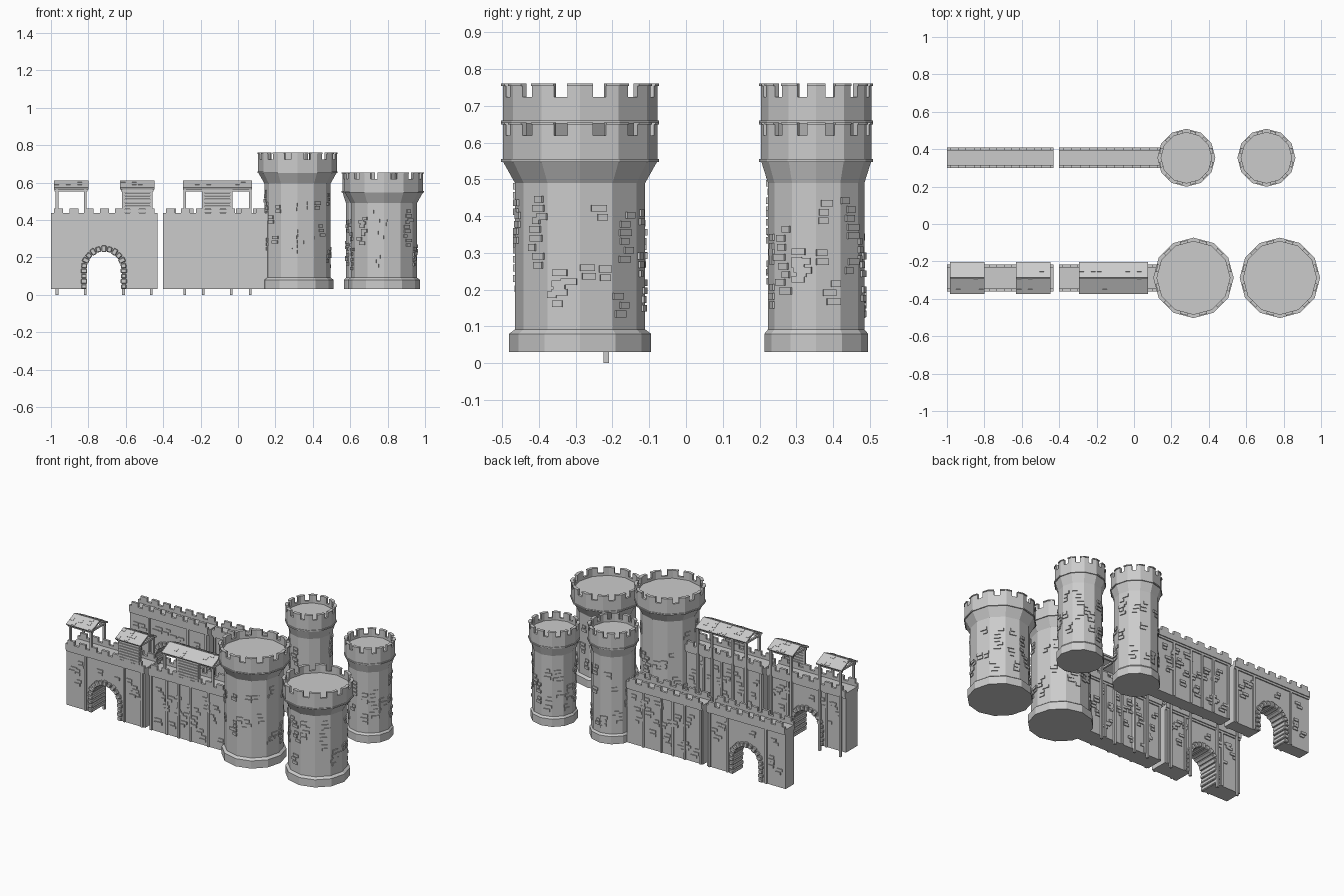
import bpy, bmesh, random
from math import sin, cos, pi, radians, atan2
from mathutils import Matrix, Vector

cube = bpy.data.objects.get("Cube")
if cube:
    bpy.data.objects.remove(cube, do_unlink=True)
random.seed(4)

stone = bpy.data.materials.new("grey_stone")
stone.use_nodes = True
GREY = (0.6, 0.6, 0.6, 1)
stone.diffuse_color = GREY
stone.node_tree.nodes["Principled BSDF"].inputs["Base Color"].default_value = GREY

GROUND = 0.03


def finish(bm, name):
    bmesh.ops.recalc_face_normals(bm, faces=bm.faces)
    mesh = bpy.data.meshes.new(name)
    bm.to_mesh(mesh)
    bm.free()
    mesh.materials.append(stone)
    obj = bpy.data.objects.new(name, mesh)
    bpy.context.collection.objects.link(obj)


def box(bm, centre, size, rot=None):
    m = Matrix.Translation(centre) @ (rot or Matrix()) @ Matrix.Diagonal((*size, 1))
    bmesh.ops.create_cube(bm, size=1, matrix=m)


def span(bm, x0, x1, y0, y1, z0, z1):
    box(bm, ((x0 + x1) / 2, (y0 + y1) / 2, (z0 + z1) / 2), (x1 - x0, y1 - y0, z1 - z0))


def prism(bm, points, shift):
    face = bm.faces.new([bm.verts.new(p) for p in points])
    out = bmesh.ops.extrude_face_region(bm, geom=[face], use_keep_orig=True)
    moved = [g for g in out["geom"] if isinstance(g, bmesh.types.BMVert)]
    bmesh.ops.translate(bm, verts=moved, vec=shift)


# ---- Towers ----
SIDES = 12
STEP = 2 * pi / SIDES


def ring_point(r, k, z):
    return Vector((r * cos(k * STEP), r * sin(k * STEP), z))


def tower(name, x, y, base, shaft, rim, top):
    place = Vector((x, y, 0))
    inner, parapet, floor = rim - 0.02, top - 0.036, top - 0.052
    profile = [(base, GROUND), (base, 0.08), (shaft, 0.092), (shaft, top - 0.165),
               (rim - 0.006, top - 0.108), (rim, top - 0.108), (rim, top - 0.1),
               (rim - 0.005, top - 0.1), (rim - 0.005, parapet),
               (inner, parapet), (inner, floor)]
    bm = bmesh.new()
    rings = [[bm.verts.new(ring_point(r, k, z) + place) for k in range(SIDES)]
             for r, z in profile]
    for a, b in zip(rings, rings[1:]):
        for k in range(SIDES):
            n = (k + 1) % SIDES
            bm.faces.new((a[k], a[n], b[n], b[k]))
    bm.faces.new(rings[0])
    bm.faces.new(rings[-1])
    finish(bm, name + "_body")

    # Merlons wrap each corner, with a thin cap on top
    bm = bmesh.new()
    for k in range(SIDES):
        for out, z0, z1 in ((rim - 0.005, parapet, top - 0.006), (rim, top - 0.006, top)):
            pts = []
            for r, order in ((out, (-1, 0, 1)), (inner, (1, 0, -1))):
                corner = ring_point(r, k, z0)
                pts += [corner.lerp(ring_point(r, k + s, z0), 0.33 * abs(s)) + place
                        for s in order]
            prism(bm, pts, (0, 0, z1 - z0))
    finish(bm, name + "_merlons")

    # Raised bricks in small staggered groups
    bm = bmesh.new()
    apothem = shaft * cos(STEP / 2)
    half = shaft * sin(STEP / 2)
    for k in range(SIDES):
        turn = Matrix.Rotation((k + 0.5) * STEP, 4, 'Z')
        for group in range(3):
            z = random.uniform(0.13, top - 0.24)
            t = random.uniform(-half, half) * 0.75
            for row in range(random.randint(2, 3)):
                w = random.uniform(0.025, 0.045)
                side = t + random.uniform(-0.02, 0.02)
                side = max(w / 2 - half, min(half - w / 2, side))
                centre = turn @ Vector((apothem, side, z + row * 0.024)) + place
                box(bm, centre, (0.012, w, 0.018), turn)
    finish(bm, name + "_bricks")


FRONT_Y, BACK_Y = -0.288, 0.354
tower("front_tall_tower", 0.318, FRONT_Y, 0.193, 0.177, 0.215, 0.76)
tower("front_short_tower", 0.78, FRONT_Y, 0.193, 0.177, 0.215, 0.655)
tower("back_tall_tower", 0.28, BACK_Y, 0.141, 0.131, 0.155, 0.76)
tower("back_short_tower", 0.708, BACK_Y, 0.141, 0.131, 0.155, 0.655)

# ---- Walls ----
GATE_X, GATE_R, SPRING = -0.717, 0.098, 0.14
LEDGE = 0.385


def wall(name, x0, x1, y, half, pilasters, gate=False):
    body = half - 0.013
    outline = [(x0, GROUND), (x0, LEDGE), (x1, LEDGE), (x1, GROUND)]
    if gate:
        outline.append((GATE_X + GATE_R, GROUND))
        outline += [(GATE_X + GATE_R * cos(a * pi / 12), SPRING + GATE_R * sin(a * pi / 12))
                    for a in range(13)]
        outline.append((GATE_X - GATE_R, GROUND))
    bm = bmesh.new()
    prism(bm, [(x, y - body, z) for x, z in outline], (0, 2 * body, 0))
    finish(bm, name + "_body")

    # Stepped ledge, parapets and merlons
    bm = bmesh.new()
    span(bm, x0, x1, y - half + 0.006, y + half - 0.006, LEDGE, 0.398)
    span(bm, x0, x1, y - half, y + half, 0.398, 0.418)
    count = round((x1 - x0) / 0.085)
    pitch = (x1 - x0) / count
    for s in (-1, 1):
        py = y + s * (half - 0.008)
        span(bm, x0, x1, py - 0.008, py + 0.008, 0.418, 0.437)
        for i in range(count):
            mx = x0 + (i + 0.5) * pitch
            span(bm, mx - 0.024, mx + 0.024, py - 0.008, py + 0.008, 0.437, 0.462)
    finish(bm, name + "_battlements")

    # Pilasters on both faces
    bm = bmesh.new()
    for px in pilasters:
        for s in (-1, 1):
            box(bm, (px, y + s * body, (GROUND + LEDGE) / 2), (0.014, 0.016, LEDGE - GROUND))
    finish(bm, name + "_pilasters")

    # Raised bricks on both faces
    bm = bmesh.new()
    for s in (-1, 1):
        for i in range(24):
            bx = x0 + 0.04 + (x1 - x0 - 0.08) * (i + random.random()) / 24
            bz = random.uniform(0.06, 0.33)
            for row in range(2):
                cx, cz = bx + row * random.uniform(-0.02, 0.02), bz + row * 0.022
                if gate and abs(cx - GATE_X) < 0.16 and cz < 0.29:
                    continue
                box(bm, (cx, y + s * body, cz), (random.uniform(0.025, 0.045), 0.012, 0.017))
    finish(bm, name + "_bricks")

    # Arch stones around the gate
    if gate:
        bm = bmesh.new()
        depth = 2 * body + 0.026
        for s in (-1, 1):
            for i in range(4):
                w = 0.034 if i % 2 else 0.028
                box(bm, (GATE_X + s * (GATE_R + 0.008), y, GROUND + 0.014 + i * 0.028),
                    (w, depth, 0.025))
        for i in range(11):
            a = pi * (i + 0.5) / 11
            spot = (GATE_X + (GATE_R + 0.008) * cos(a), y, SPRING + (GATE_R + 0.008) * sin(a))
            box(bm, spot, (0.036 if i % 2 else 0.03, depth, 0.026), Matrix.Rotation(-a, 4, 'Y'))
        bmesh.ops.bevel(bm, geom=bm.edges[:], offset=0.004, segments=1, affect='EDGES')
        finish(bm, name + "_arch_stones")


GATE_PILASTERS = (-0.86, -0.58, -0.45)
PLAIN_PILASTERS = (-0.385, -0.27, -0.185, -0.1, 0.03)
wall("front_gate_wall", -1, -0.43, -0.288, 0.072, GATE_PILASTERS, True)
wall("front_plain_wall", -0.4, 0.16, -0.288, 0.072, PLAIN_PILASTERS)
wall("back_gate_wall", -1, -0.43, BACK_Y, 0.055, GATE_PILASTERS, True)
wall("back_plain_wall", -0.4, 0.15, BACK_Y, 0.055, PLAIN_PILASTERS)

# ---- Roofed shelters on the front wall ----
EAVE, RIDGE, REACH = 0.568, 0.607, 0.084


def shelter(name, x0, x1, posts, boards=None):
    y, mid = FRONT_Y, (x0 + x1) / 2
    bm = bmesh.new()
    for px in posts:
        span(bm, px - 0.007, px + 0.007, y + 0.064, y + 0.078, 0, 0.575)
        span(bm, px - 0.007, px + 0.007, y - 0.072, y - 0.058, 0.4, 0.575)
        span(bm, px - 0.006, px + 0.006, y - 0.078, y + 0.078, 0.556, 0.568)
    for s in (-1, 1):
        span(bm, x0 + 0.005, x1 - 0.005, y + s * 0.066 - 0.006, y + s * 0.066 + 0.006,
             0.552, 0.568)
    finish(bm, name + "_frame")

    # Two roof slopes with shingle rows
    bm = bmesh.new()
    pitch = atan2(RIDGE - EAVE, REACH)
    for s in (-1, 1):
        tilt = Matrix.Rotation(-s * pitch, 4, 'X')
        box(bm, (mid, y + s * REACH / 2, (EAVE + RIDGE) / 2), (x1 - x0, REACH * 1.1, 0.01), tilt)
        tiles = round((x1 - x0) / 0.03)
        for row in range(3):
            f = (row + 0.5) / 3
            for i in range(tiles):
                if random.random() < 0.3:
                    tx = x0 + (i + 0.5) * (x1 - x0) / tiles
                    tz = RIDGE + (EAVE - RIDGE) * f + 0.005
                    box(bm, (tx, y + s * REACH * f, tz), (0.024, 0.022, 0.005), tilt)
    finish(bm, name + "_roof")

    # Plank screen
    if boards:
        bm = bmesh.new()
        for i in range(7):
            z = 0.44 + i * 0.018
            span(bm, *boards, y - 0.074, y - 0.064, z, z + 0.015)
        finish(bm, name + "_planks")


shelter("gate_left_shelter", -0.985, -0.8, (-0.968, -0.817))
shelter("gate_right_shelter", -0.63, -0.447, (-0.612, -0.463), (-0.612, -0.463))
shelter("long_shelter", -0.294, 0.074, (-0.284, -0.186, -0.036, 0.066), (-0.186, -0.036))
